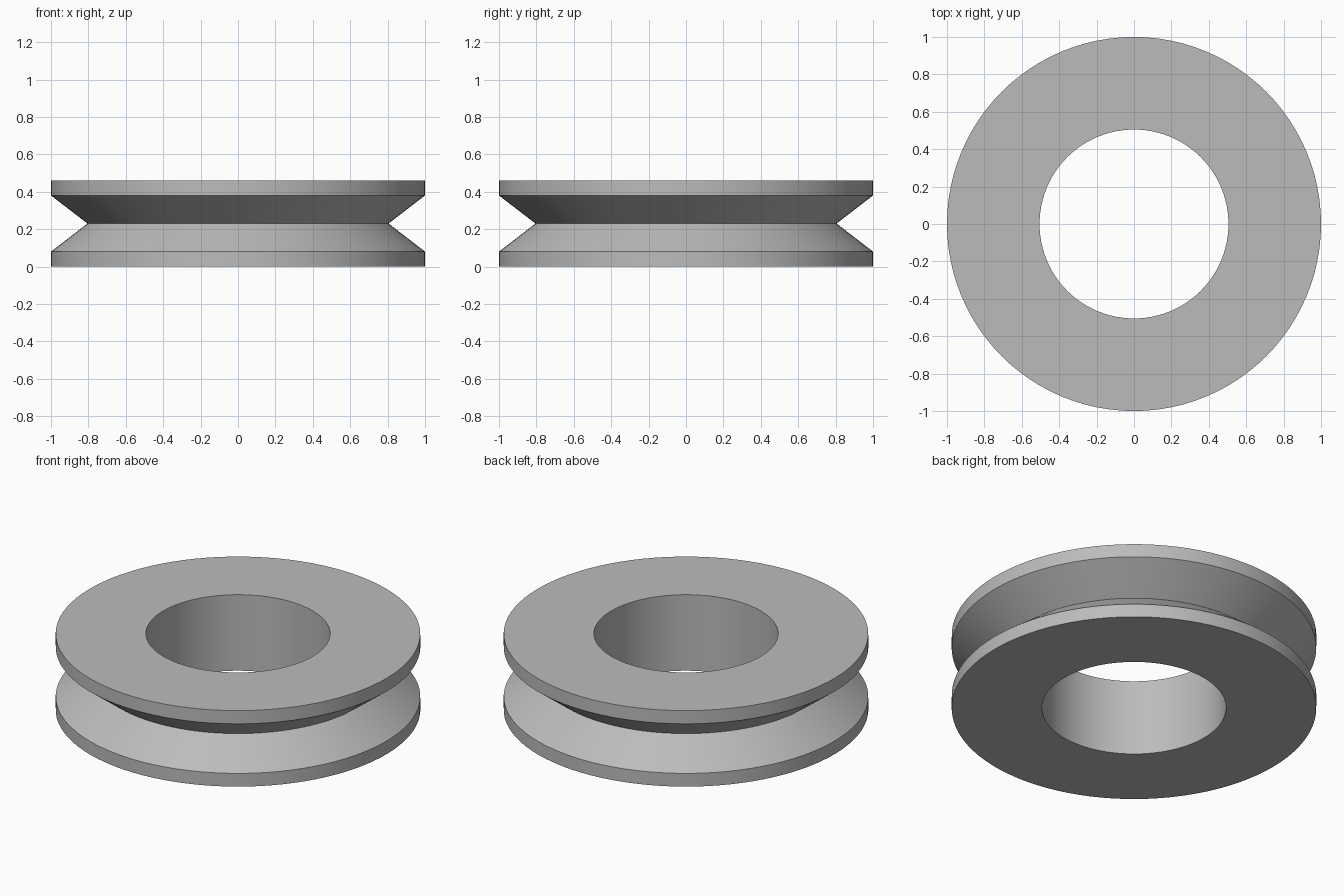
import bpy
import bmesh
import math

cube = bpy.data.objects.get("Cube")
if cube:
    bpy.data.objects.remove(cube, do_unlink=True)

# Plain grey
grey = bpy.data.materials.new("grey")
grey.use_nodes = True
colour = (0.5, 0.5, 0.5, 1)
grey.diffuse_color = colour
grey.node_tree.nodes["Principled BSDF"].inputs["Base Color"].default_value = colour

# Cross-section (radius, height): bore, flat rims and V groove
BORE, RIM, GROOVE, HEIGHT, LIP = 0.505, 1.0, 0.805, 0.46, 0.08
SIDES = 96
profile = [(BORE, 0), (RIM, 0), (RIM, LIP), (GROOVE, HEIGHT / 2),
           (RIM, HEIGHT - LIP), (RIM, HEIGHT), (BORE, HEIGHT)]

# Sweep the cross-section into a closed ring
bm = bmesh.new()
rings = []
for i in range(SIDES):
    a = math.tau * i / SIDES
    rings.append([bm.verts.new((r * math.cos(a), r * math.sin(a), z)) for r, z in profile])
for i, ring in enumerate(rings):
    after = rings[(i + 1) % SIDES]
    for j in range(len(profile)):
        k = (j + 1) % len(profile)
        bm.faces.new((ring[j], after[j], after[k], ring[k]))
bmesh.ops.recalc_face_normals(bm, faces=bm.faces)
mesh = bpy.data.meshes.new("pulley_wheel")
bm.to_mesh(mesh)
bm.free()
mesh.materials.append(grey)
wheel = bpy.data.objects.new("pulley_wheel", mesh)
bpy.context.collection.objects.link(wheel)

# Smooth round walls with crisp rims
bpy.ops.object.select_all(action="DESELECT")
wheel.select_set(True)
bpy.context.view_layer.objects.active = wheel
bpy.ops.object.shade_smooth_by_angle(angle=math.radians(30))
